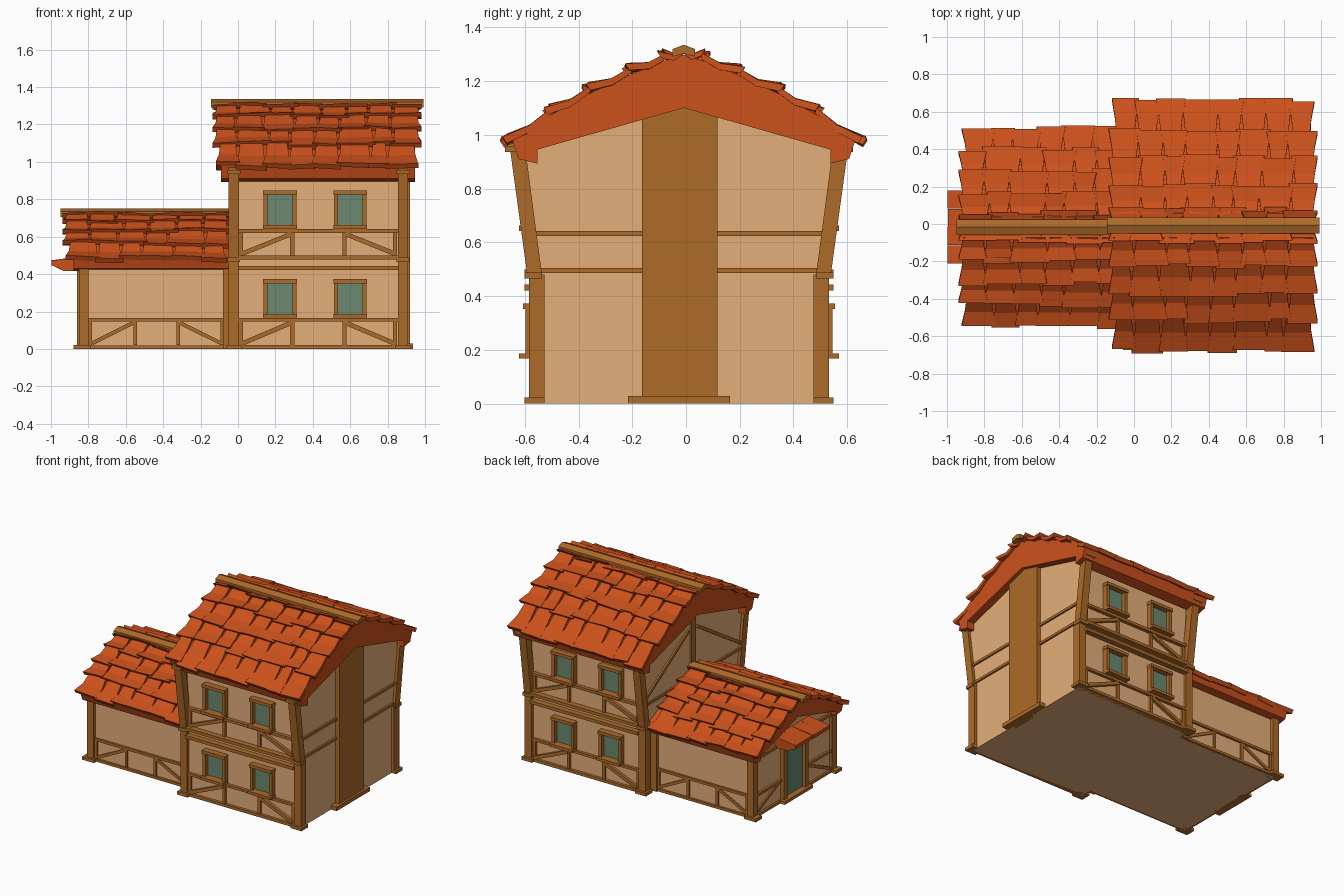
import bpy, bmesh, random
from mathutils import Vector as V

if "Cube" in bpy.data.objects:
    bpy.data.objects.remove(bpy.data.objects["Cube"])

random.seed(4)


def material(name, rgb):
    m = bpy.data.materials.new(name)
    m.diffuse_color = (*rgb, 1)
    m.use_nodes = True
    m.node_tree.nodes["Principled BSDF"].inputs["Base Color"].default_value = m.diffuse_color
    return m


WALL = material("tan plaster", (0.78, 0.43, 0.195))
WOOD = material("brown timber", (0.42, 0.145, 0.022))
TILE = material("red clay tile", (0.60, 0.082, 0.011))
GLASS = material("green glass", (0.145, 0.25, 0.16))


def part(name, mat, solids):
    """One object from closed solids; each solid is a list of matching rings."""
    bm = bmesh.new()
    for rings in solids:
        vs = [[bm.verts.new(p) for p in r] for r in rings]
        n = len(vs[0])
        for a, b in zip(vs, vs[1:]):
            for i in range(n):
                bm.faces.new((a[i], a[(i + 1) % n], b[(i + 1) % n], b[i]))
        bm.faces.new(vs[0])
        bm.faces.new(vs[-1][::-1])
    bmesh.ops.recalc_face_normals(bm, faces=bm.faces)
    me = bpy.data.meshes.new(name)
    bm.to_mesh(me)
    bm.free()
    me.materials.append(mat)
    ob = bpy.data.objects.new(name, me)
    bpy.context.collection.objects.link(ob)


def box(x0, x1, y0, y1, z0, z1):
    return [[V((x, y, z)) for x, y in ((x0, y0), (x1, y0), (x1, y1), (x0, y1))] for z in (z0, z1)]


def extrude_x(profile, x0, x1):
    return [[V((x, y, z)) for y, z in profile] for x in (x0, x1)]


def mirrored(half, cy):
    """Full yz outline from half outline (distance, z), mirrored about cy."""
    return [(cy + d, z) for d, z in half] + [(cy - d, z) for d, z in half[::-1] if d > 0]


def bar(face, a, b, w, out=0.015, back=0.02):
    """Timber on a wall face from a to b in (u, z) wall coordinates."""
    a, b = V(a), V(b)
    d = (b - a).normalized()
    n = V((-d.y, d.x)) * w / 2
    return [[face(*(p - n), -back), face(*(p + n), -back), face(*(p + n), out), face(*(p - n), out)]
            for p in (a, b)]


# Wall faces: map (u, z, outward offset) to a point
CY, WY = -0.026, -0.025


def main_side(s):
    return lambda u, z, o: V((u, CY + s * (0.535 + o), z))


def wing_side(s):
    return lambda u, z, o: V((u, WY + s * (0.45 + o), z))


def end_face(x, s):
    return lambda u, z, o: V((x + s * o, u, z))


# Plaster bodies: upright long walls, end walls that flare with the posts
part("main_walls", WALL, [extrude_x(mirrored([(0.535, 0), (0.535, 0.98), (0, 1.15)], CY), -0.02, 0.88)])
flare = mirrored([(0.53, 0), (0.53, 0.48), (0.60, 0.95), (0, 1.15)], CY)
part("main_end_walls", WALL, [extrude_x(flare, -0.03, -0.01), extrude_x(flare, 0.87, 0.89)])
part("wing_walls", WALL, [extrude_x(mirrored([(0.45, 0), (0.45, 0.45), (0, 0.62)], WY), -0.83, -0.02)])

# Corner posts with feet, joints and caps
posts = []
for s in (-1, 1):
    def yy(a, b, c=CY):
        return sorted((c + s * a, c + s * b))
    for x0, x1 in ((-0.05, 0.005), (0.855, 0.91)):
        posts.append(box(x0, x1, *yy(0.50, 0.558), 0, 0.48))
        posts.append(box(x0 - 0.015, x1 + 0.015, *yy(0.50, 0.575), 0, 0.022))
        posts.append(box(x0 - 0.007, x1 + 0.007, *yy(0.51, 0.575), 0.465, 0.488))
        posts.append([[V((x, CY + s * y, z)) for x, y in ((x0, a), (x1, a), (x1, b), (x0, b))]
                      for a, b, z in ((0.51, 0.565, 0.48), (0.575, 0.632, 0.97))])
        posts.append(box(x0 - 0.008, x1 + 0.008, *yy(0.58, 0.647), 0.935, 0.958))
    posts.append(box(-0.85, -0.80, *yy(0.42, 0.475, WY), 0, 0.45))
    posts.append(box(-0.88, -0.785, *yy(0.42, 0.49, WY), 0, 0.022))
    posts.append(box(-0.08, -0.03, *yy(0.42, 0.475, WY), 0, 0.45))
part("corner_posts", WOOD, posts)

# Half timbering and windows on the long sides
beams, frames, panes = [], [], []
for s in (-1, 1):
    f = main_side(s)
    for z, w, o in ((0.01, 0.02, 0.02), (0.157, 0.018, 0.02), (0.432, 0.022, 0.04),
                    (0.488, 0.022, 0.04), (0.63, 0.02, 0.025)):
        beams.append(bar(f, (0, z), (0.86, z), w, o))
    for z0, z1 in ((0.02, 0.15), (0.50, 0.625)):
        for u in (0.017, 0.29, 0.57, 0.84):
            beams.append(bar(f, (u, z0), (u, z1), 0.022, 0.014))
        for u0, u1 in ((0.025, 0.285), (0.835, 0.575)):
            beams.append(bar(f, (u0, z0 + 0.01), (u1, z1 - 0.01), 0.024, 0.02))
    for u in (0.225, 0.60):
        for z0, z1 in ((0.167, 0.373), (0.642, 0.848)):
            frames.append(bar(f, (u - 0.09, z1 - 0.011), (u + 0.09, z1 - 0.011), 0.022, 0.045))
            frames.append(bar(f, (u - 0.09, z0 + 0.01), (u + 0.09, z0 + 0.01), 0.02, 0.06))
            for e in (-1, 1):
                frames.append(bar(f, (u + e * 0.077, z0), (u + e * 0.077, z1), 0.022, 0.036))
            panes.append(bar(f, (u, z0 + 0.015), (u, z1 - 0.015), 0.137, 0.006, 0.001))
    f = wing_side(s)
    for z in (0.01, 0.157):
        beams.append(bar(f, (-0.80, z), (-0.06, z), 0.018))
    for u in (-0.79, -0.55, -0.32, -0.085):
        beams.append(bar(f, (u, 0.02), (u, 0.15), 0.018, 0.012))
    for u0, u1 in ((-0.78, -0.555), (-0.09, -0.315)):
        beams.append(bar(f, (u0, 0.03), (u1, 0.142), 0.02, 0.01))

# Timber rails and braces on the end walls
right, left, wing_end = end_face(0.89, 1), end_face(-0.03, -1), end_face(-0.83, -1)
for s in (-1, 1):
    for z in (0.495, 0.633):
        for f in (right, left):
            beams.append(bar(f, (CY + s * 0.05, z), (CY + s * 0.54, z), 0.018, 0.012))
    beams.append(bar(left, (CY + s * 0.05, 0.98), (CY + s * 0.56, 0.66), 0.022, 0.012))
    beams.append(bar(wing_end, (WY + s * 0.14, 0.157), (WY + s * 0.44, 0.157), 0.018))
    beams.append(bar(wing_end, (WY + s * 0.14, 0.01), (WY + s * 0.44, 0.01), 0.018))
    beams.append(bar(wing_end, (WY + s * 0.17, 0.145), (WY + s * 0.43, 0.025), 0.02, 0.01))
    beams.append(bar(wing_end, (WY + s * 0.15, 0.42), (WY + s * 0.45, 0.42), 0.022))
beams.append(bar(left, (CY, 0.6), (CY, 1.12), 0.05, 0.015))
part("wall_timbers", WOOD, beams)
part("window_frames", WOOD, frames)
part("window_panes", GLASS, panes)

# Broad timber pillar on the right end
part("end_pillar", WOOD, [box(0.86, 0.92, -0.163, 0.118, 0, 1.12)])
part("end_pillar_foot", WOOD, [box(0.86, 0.935, -0.215, 0.163, 0, 0.028)])

# Door in the wing end
part("door_panel", GLASS, [bar(wing_end, (WY, 0.02), (WY, 0.38), 0.22, 0.007, 0.001)])
part("door_frame", WOOD, [bar(wing_end, (WY + s * 0.12, 0), (WY + s * 0.12, 0.42), 0.035, 0.03) for s in (-1, 1)]
     + [bar(wing_end, (WY - 0.13, 0.395), (WY + 0.13, 0.395), 0.03, 0.03)])
part("door_step", WOOD, [box(-0.88, -0.82, WY - 0.16, WY + 0.16, 0, 0.022)])

# Tiled porch hood over the door
hood = []
for i in range(4):
    y0, j = -0.21 + i * 0.0975, random.uniform(0, 0.015)
    prof = [(-0.83, 0.495), (-0.92, 0.485), (-1.0 + j, 0.475), (-1.0 + j, 0.45), (-0.93, 0.42), (-0.83, 0.415)]
    hood.append([[V((x, y, z - (j if x < -0.9 else 0) * 0.6)) for x, z in prof] for y in (y0, y0 + 0.096)])
part("porch_hood", TILE, hood)


def roof(name, cy, curve, under, edges, x0, x1, bx0, bx1, count):
    """Solid roof slab, rows of flared sagging tiles on both slopes, and a ridge beam."""
    def height(d):
        for (a, za), (b, zb) in zip(curve, curve[1:]):
            if d <= b or b == curve[-1][0]:
                return za + (zb - za) * (d - a) / (b - a)
    core = [(d, z - 0.03) for d, z in curve[:-1]]
    part(name + "_roof_slab", TILE, [extrude_x(mirrored(core + under, cy), bx0, bx1)])
    tiles = []
    for s in (-1, 1):
        for d0, d1 in zip([0.0] + edges, edges):
            inset = 0.036 if d1 == edges[-1] else 0.018    # eave row is a little shorter
            w = x1 - x0 - 2 * inset
            cuts = [x0 + inset + w * (i + (random.uniform(-0.22, 0.22) if 0 < i < count else 0)) / count
                    for i in range(count + 1)]
            for a, b in zip(cuts, cuts[1:]):
                end = d1 + random.uniform(-0.010, 0.016)
                lift, tilt = random.uniform(0.014, 0.024), random.uniform(-0.006, 0.006)
                start = max(0, d0 - 0.02)
                rings = []
                for t, up, grow in ((0, 0.006, -0.012), (0.45, -0.006, -0.004), (1, lift, 0.012)):
                    d = start + (end - start) * t
                    z, y = height(d) + up - 0.008, cy + s * d
                    xa, xb = a - grow, b + grow
                    rings.append([V((xa, y, z + tilt * t)), V((xb, y, z - tilt * t)),
                                  V((xb, y - s * 0.016 * t, z - 0.024 - tilt * t)),
                                  V((xa, y - s * 0.016 * t, z - 0.024 + tilt * t))])
                tiles.append(rings)
    part(name + "_roof_tiles", TILE, tiles)
    top = curve[0][1]
    part(name + "_ridge_beam", WOOD, [extrude_x(
        [(cy, top + 0.008), (cy + 0.042, top - 0.008), (cy + 0.042, top - 0.036), (cy, top - 0.025),
         (cy - 0.042, top - 0.036), (cy - 0.042, top - 0.008)], x0 - 0.003, x1 + 0.003)])


roof("main", -0.008, [(0, 1.327), (0.08, 1.303), (0.2, 1.254), (0.36, 1.18), (0.51, 1.095), (0.67, 0.98)],
     [(0.64, 0.985), (0.615, 0.91), (0.545, 0.893), (0.545, 0.945), (0, 1.10)],
     [0.085, 0.215, 0.365, 0.51, 0.668], -0.142, 0.988, -0.09, 0.945, 8)
roof("wing", -0.017, [(0, 0.742), (0.07, 0.723), (0.15, 0.696), (0.30, 0.63), (0.42, 0.56), (0.54, 0.475)],
     [(0.515, 0.485), (0.495, 0.43), (0.43, 0.42), (0.43, 0.45), (0, 0.575)],
     [0.075, 0.18, 0.30, 0.415, 0.53], -0.945, -0.035, -0.88, -0.035, 6)
